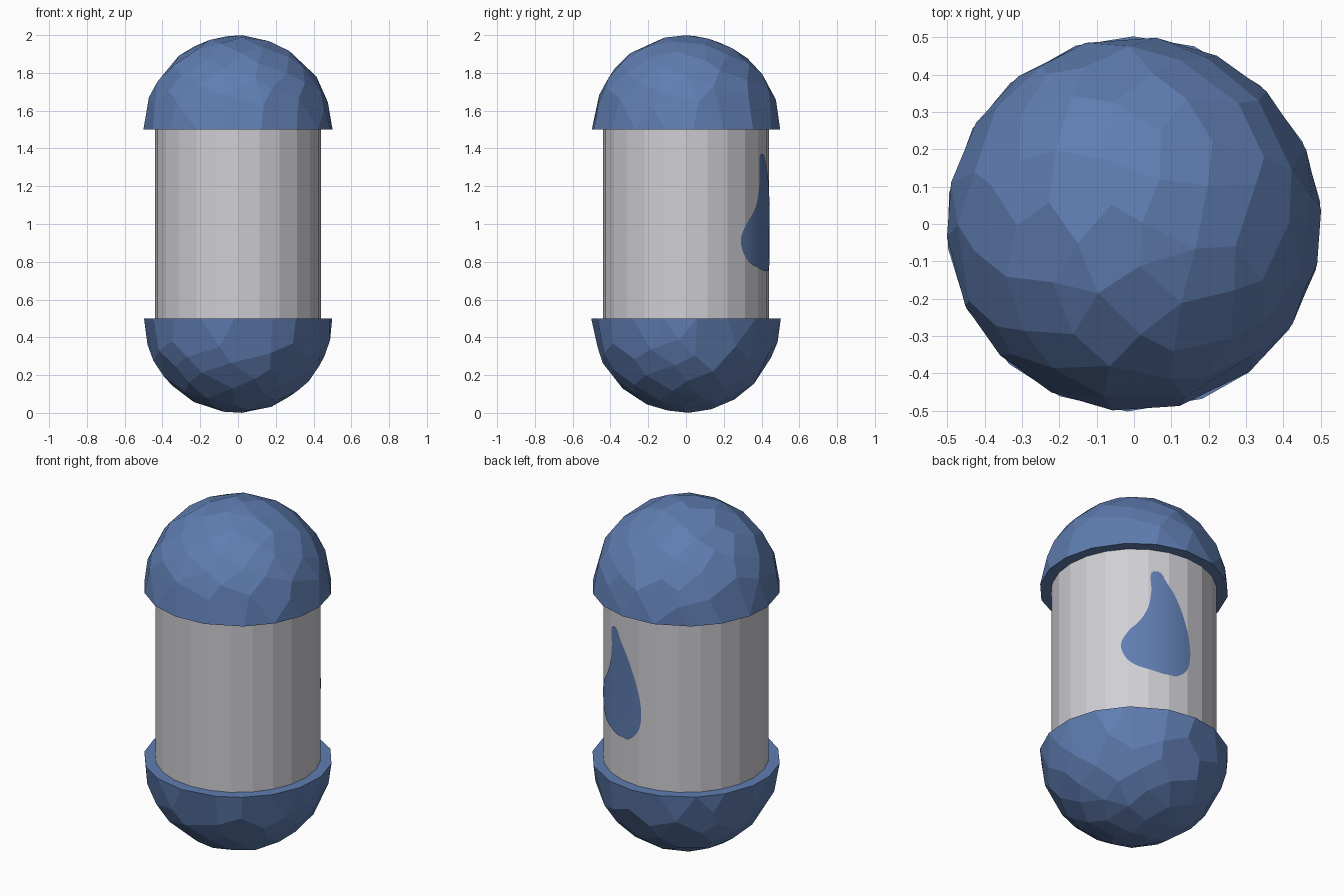
import bpy, bmesh, math, random

if "Cube" in bpy.data.objects:
    bpy.data.objects.remove(bpy.data.objects["Cube"])

random.seed(4)


def material(name, rgb):
    m = bpy.data.materials.new(name)
    m.diffuse_color = (*rgb, 1)
    m.use_nodes = True
    m.node_tree.nodes["Principled BSDF"].inputs["Base Color"].default_value = m.diffuse_color
    return m


BLUE = material("slate blue", (0.115, 0.205, 0.44))
GREY = material("light grey", (0.62, 0.62, 0.66))


def add_object(name, bm, mat):
    mesh = bpy.data.meshes.new(name)
    bm.to_mesh(mesh)
    bm.free()
    mesh.materials.append(mat)
    obj = bpy.data.objects.new(name, mesh)
    bpy.context.collection.objects.link(obj)
    return obj


# Rough-cut half sphere: convex hull of scattered points over a flat rim
def dome(name, z, sign, turn):
    bm = bmesh.new()
    r = 0.502
    for i in range(18):
        a = 2 * math.pi * i / 18 + turn + random.uniform(-0.05, 0.05)
        bm.verts.new((r * math.cos(a), r * math.sin(a), z))
    n = 62
    for i in range(n):
        h = 1 - 0.80 * (i / n) ** 1.0 if i else 0.999
        a = i * math.pi * (3 - math.sqrt(5)) + turn + random.uniform(-0.12, 0.12)
        s = math.sqrt(1 - h * h)
        bm.verts.new((r * s * math.cos(a), r * s * math.sin(a), z + sign * 0.5 * h))
    bmesh.ops.convex_hull(bm, input=bm.verts)
    # Merge nearly coplanar triangles into larger facets
    bmesh.ops.dissolve_limit(bm, angle_limit=math.radians(9), verts=bm.verts, edges=bm.edges)
    bmesh.ops.recalc_face_normals(bm, faces=bm.faces)
    return add_object(name, bm, BLUE)


dome("top_cap", 1.5, 1, 0.1)
dome("bottom_cap", 0.5, -1, 0.5)

# Faceted grey body
bm = bmesh.new()
bmesh.ops.create_cone(bm, cap_ends=True, segments=24, radius1=0.44, radius2=0.44, depth=1.02)
bmesh.ops.translate(bm, verts=bm.verts, vec=(0, 0, 1))
add_object("body", bm, GREY)

# Drop emblem: height, left and right azimuth in degrees
ROWS = [(0.75, 70, 80), (0.765, 61, 83), (0.79, 51, 87), (0.84, 44, 91), (0.92, 41, 92.5),
        (1.0, 46.5, 91.5), (1.06, 54, 89.5), (1.15, 60, 85.5), (1.25, 62, 79),
        (1.32, 61.5, 72.5), (1.355, 62, 70), (1.37, 64, 67.5)]


def smooth_row(t):
    i = min(int(t), len(ROWS) - 2)
    f = t - i
    p = [ROWS[max(0, min(len(ROWS) - 1, i + k))] for k in (-1, 0, 1, 2)]
    return [0.5 * (2 * b + (c - a) * f + (2 * a - 5 * b + 4 * c - d) * f * f
                   + (3 * b - a - 3 * c + d) * f ** 3) for a, b, c, d in zip(*p)]


bm = bmesh.new()
grid = []
for j in range(45):
    z, left, right = smooth_row(j / 4)
    row = []
    for k in range(13):
        a = math.radians(left + (right - left) * k / 12)
        row.append(bm.verts.new((0.442 * math.cos(a), 0.442 * math.sin(a), z)))
    grid.append(row)
for lo, hi in zip(grid, grid[1:]):
    for k in range(12):
        bm.faces.new((lo[k], lo[k + 1], hi[k + 1], hi[k])).smooth = True
add_object("drop_emblem", bm, BLUE)
